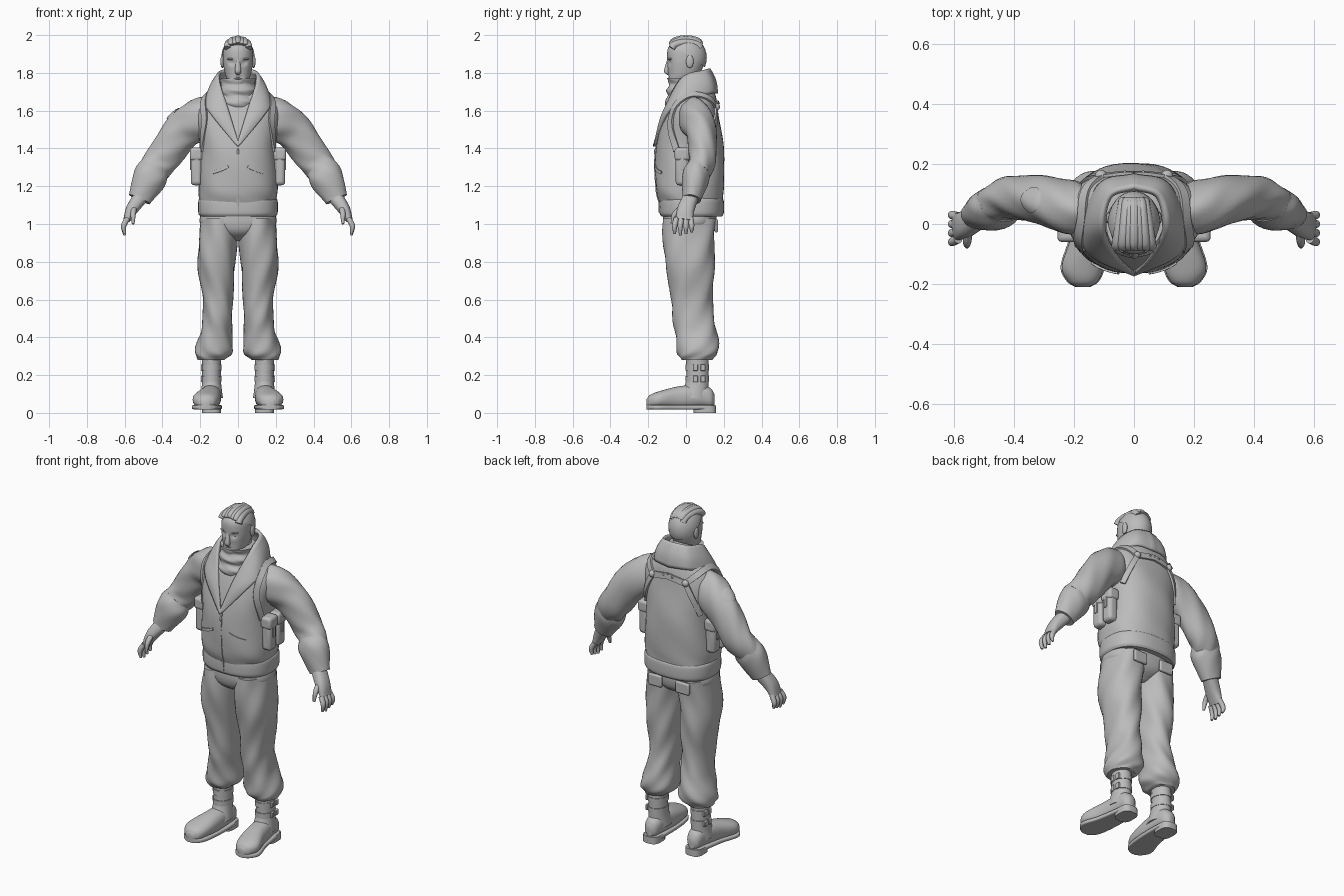
import bpy, bmesh, math
from mathutils import Vector, Matrix
from mathutils.bvhtree import BVHTree

X, Y, Z = Matrix.Identity(3)

if "Cube" in bpy.data.objects:
    bpy.data.objects.remove(bpy.data.objects["Cube"])

shade = .5
grey = bpy.data.materials.new("clay grey")
grey.use_nodes = True
grey.diffuse_color = (shade, shade, shade, 1)
grey.node_tree.nodes["Principled BSDF"].inputs["Base Color"].default_value = grey.diffuse_color


def add(name, bm, mirror=False, solid=0, bevel=0):
    """Turn a bmesh into a shaded object with optional modifiers."""
    bmesh.ops.recalc_face_normals(bm, faces=bm.faces)
    mesh = bpy.data.meshes.new(name)
    bm.to_mesh(mesh)
    bm.free()
    mesh.materials.append(grey)
    mesh.shade_smooth()
    mesh.set_sharp_from_angle(angle=math.radians(50))
    obj = bpy.data.objects.new(name, mesh)
    bpy.context.collection.objects.link(obj)
    if bevel:
        modifier = obj.modifiers.new("Bevel", "BEVEL")
        modifier.width, modifier.segments = bevel, 3
    if mirror:
        obj.modifiers.new("Mirror", "MIRROR")
    if solid:
        modifier = obj.modifiers.new("Solidify", "SOLIDIFY")
        modifier.thickness, modifier.offset = solid, 0
    return obj


def spline(keys, steps=8):
    """Smooth curve through keys of any dimension."""
    k = [Vector(key) for key in keys]
    k = [k[0] * 2 - k[1]] + k + [k[-1] * 2 - k[-2]]
    curve = []
    for a, b, c, d in zip(k, k[1:], k[2:], k[3:]):
        for step in range(steps):
            t = step / steps
            bend = (a * 2 - b * 5 + c * 4 - d) * t + (b * 3 - a - c * 3 + d) * t * t
            curve.append(b + ((c - a) + bend) * t / 2)
    return curve + [k[-2]]


def skin(name, rows, closed=True, **options):
    """Quads between successive rows of points, with capped ends on tubes."""
    bm = bmesh.new()
    grid = [[bm.verts.new(point) for point in row] for row in rows]
    count = len(grid[0])
    for low, high in zip(grid, grid[1:]):
        for i in range(count if closed else count - 1):
            j = (i + 1) % count
            bm.faces.new((low[i], low[j], high[j], high[i]))
    if closed:
        bm.faces.new(grid[0])
        bm.faces.new(grid[-1])
    return add(name, bm, **options)


def loft(name, keys, ref=Y, axis=None, ratio=1, power=2, sides=32, folds=0, shape=Vector, **options):
    """Rounded tube; a key is x, y, z, width and, if not width times ratio, depth."""
    points = spline([key if len(key) == 5 else (*key, key[-1] * ratio) for key in keys])
    rows = []
    for i, point in enumerate(points):
        before, after = points[max(i - 1, 0)], points[min(i + 1, len(points) - 1)]
        tangent = axis or Vector(after[:3]) - Vector(before[:3])
        u = tangent.cross(ref).normalized()
        v = tangent.cross(u).normalized()
        row = []
        for side in range(sides):
            angle = math.tau * side / sides
            c, s = math.cos(angle), math.sin(angle)
            swell = 1 + folds * math.sin(i / 2 + angle * 2) * math.sin(i / 8 + angle * 3)
            across = u * math.copysign(abs(c) ** (2 / power), c) * max(point[3], .002)
            along = v * math.copysign(abs(s) ** (2 / power), s) * max(point[4], .002)
            row.append(shape(Vector(point[:3]) + (across + along) * swell))
        rows.append(row)
    return skin(name, rows, **options)


def stack(name, keys, **options):
    """Level rings on the centre line; a key is z, y, width and depth."""
    return loft(name, [(0, y, z, *radii) for z, y, *radii in keys], axis=Z, **options)


def box(name, centre, size, bevel=.01):
    bm = bmesh.new()
    bmesh.ops.create_cube(bm, size=1, matrix=Matrix.LocRotScale(Vector(centre), None, Vector(size)))
    return add(name, bm, mirror=True, bevel=bevel)


def ball(name, centre, size, cut=None):
    """Ellipsoid, mirrored, optionally keeping only what lies above a plane."""
    bm = bmesh.new()
    bmesh.ops.create_uvsphere(bm, u_segments=32, v_segments=16, radius=1,
                              matrix=Matrix.LocRotScale(Vector(centre), None, Vector(size)))
    if cut:
        bmesh.ops.bisect_plane(bm, geom=bm.verts[:] + bm.edges[:] + bm.faces[:],
                               plane_co=cut[0], plane_no=cut[1], clear_inner=True)
    return add(name, bm, mirror=centre[0] != 0)


# Jacket body, waistband and sleeves
torso = stack("jacket_body", [(1.1, .03, .2, .165), (1.2, .02, .21, .18), (1.4, .02, .2, .18),
                              (1.6, .03, .22, .14), (1.7, .04, .15, .11), (1.75, .04, .09, .08)],
              power=2.4, sides=48, folds=.015)
band = stack("jacket_waistband", [(1.04, .03, .2, .16), (1.06, .03, .21, .17), (1.12, .03, .21, .17),
                                  (1.14, .03, .2, .16)], power=2.4, sides=48)
sleeve = loft("sleeves", [(.1, .05, 1.6, .07), (.2, .05, 1.56, .11), (.3, .08, 1.48, .1),
                          (.4, .09, 1.35, .09), (.46, .06, 1.27, .08)], ratio=.8, folds=.06, mirror=True)
loft("sleeve_cuffs", [(.44, .07, 1.3, .08), (.47, .05, 1.24, .09), (.52, .03, 1.13, .06)],
     ratio=.8, folds=.03, mirror=True)

# Outer cloth surface for fitting straps and trim
verts, faces = [], []
for part in (torso, band, sleeve):
    faces += [[i + len(verts) for i in face.vertices] for face in part.data.polygons]
    verts += [vert.co.copy() for vert in part.data.vertices]
cloth = BVHTree.FromPolygons(verts, faces)


def ribbon(name, keys, width, thick):
    """Flat band laid on the cloth, mirrored to both sides."""
    hits = []
    for point in spline(keys, steps=12):
        core = Vector((point.x / 2, .04, (point.z + 1.5) / 2))
        outward = (point - core).normalized()
        place, normal = cloth.ray_cast(point + outward * .15, -outward)[:2]
        facing = normal is not None and normal.dot(outward) > 0
        hits.append((place or point, normal if facing else outward))
    rows = []
    for i, (place, _) in enumerate(hits):
        near = hits[max(i - 2, 0):i + 3]
        normal = sum((hit[1] for hit in near), Vector()).normalized()
        side = (near[-1][0] - near[0][0]).cross(normal).normalized() * width / 2
        under, over = place - normal * thick / 2, place + normal * thick
        rows.append([under - side, under + side, over + side, over - side])
    return skin(name, rows, mirror=True)


# Fold-over collar running down into lapels
inner = spline([(0, .12, 1.82), (.08, .09, 1.81), (.1, -.02, 1.77), (.05, -.11, 1.6), (0, -.16, 1.43)])
outer = spline([(0, .16, 1.69), (.11, .13, 1.69), (.17, -.01, 1.64), (.14, -.1, 1.58), (0, -.165, 1.41)])
rows = []
for top, edge in zip(inner, outer):
    middle = (top + edge) / 2
    puff = Vector((middle.x, middle.y, .05)).normalized() * min(.012, (edge - top).length / 8)
    rows.append([top.lerp(edge, t / 8) + puff * math.sin(math.pi * t / 8) for t in range(9)])
skin("collar", rows, closed=False, mirror=True, solid=.018)

# Wrapped scarf and neck
stack("scarf", [(1.62 + i * .03, 0, .105 - i * .004 + i % 2 * .01) for i in range(6)], folds=.03)
ball("neck", (0, .02, 1.76), (.06, .07, .1))

# Zip, pocket welts and harness
ring = Vector((.11, .16, 1.62))
ribbon("zip", [(0, -.15, 1.05), (0, -.15, 1.42)], width=.014, thick=.004)
ball("zip_pull", (0, -.163, 1.38), (.006, .006, .02))
ribbon("pocket_welts", [(.05, -.15, 1.31), (.14, -.13, 1.27)], width=.016, thick=.006)
ribbon("shoulder_straps", [(.2, -.06, 1.38), (.19, -.1, 1.55), (.18, 0, 1.68), (.15, .12, 1.66), ring],
       width=.034, thick=.01)
ribbon("back_straps", [ring, (.19, .13, 1.43)], width=.03, thick=.01)
ribbon("back_yoke", [(0, .17, 1.64), ring], width=.034, thick=.01)
ball("strap_rings", ring, (.02, .02, .02))
ball("strap_studs", (.03, .165, 1.64), (.008, .014, .008))

# Paired side pouches with flaps
for tag, y in (("front", -.02), ("rear", .06)):
    box(tag + "_pouches", (.22, y, 1.3), (.06, .07, .19), bevel=.02)
    box(tag + "_pouch_flaps", (.22, y, 1.37), (.07, .08, .07), bevel=.016)
    box(tag + "_pouch_tabs", (.25, y, 1.32), (.01, .02, .07), bevel=.003)

# Oval patch on the right sleeve
facing = (X + Z).normalized()
across = facing.cross(Y)
rows = []
for ring_number in range(1, 5):
    row = []
    for step in range(32):
        angle, radius = math.tau * step / 32, ring_number * .01
        start = Vector((.32, .08, 1.56)) + (across * math.cos(angle) + Y * math.sin(angle)) * radius
        place = cloth.ray_cast(start + facing / 5, -facing)[0] or start
        place += facing * .003
        place.x = -place.x
        row.append(place)
    rows.append(row)
skin("right_sleeve_patch", rows, solid=.008)


# Hands
def finger(name, root, bend, tip):
    loft(name, [(*root, .015), (*bend, .014), (*tip, .007)], sides=12, mirror=True)


loft("palms", [(.51, .03, 1.15, .04, .04), (.56, 0, 1.08, .033, .045), (.59, -.01, 1.02, .018, .045)],
     power=2.4, mirror=True)
for i, name in enumerate(("index", "middle", "ring", "little")):
    y = i * .025 - .05
    finger(name + "_fingers", (.585, y, 1.03), (.605, y * 1.2, .99), (.6, y * 1.2, .94 + abs(i - 1) * .008))
finger("thumbs", (.55, -.02, 1.09), (.555, -.06, 1.05), (.555, -.075, 1))


# Head with carved eye sockets and mouth
def face(point):
    if point.y < -.03:
        socket = ((abs(point.x) - .033) / .016) ** 2 + ((point.z - 1.855) / .012) ** 2
        mouth = (point.x / .025) ** 4 + ((point.z - 1.778) / .005) ** 2
        point.y += .013 * math.exp(-socket) + .005 * math.exp(-mouth)
    return point


stack("head", [(1.74, -.05, .035, .04), (1.76, -.03, .055, .065), (1.8, -.01, .07, .085), (1.87, 0, .08, .1),
               (1.94, 0, .07, .09), (1.98, 0, .01, .02)], power=2.2, sides=64, shape=face)
stack("nose", [(1.87, -.09, .01), (1.81, -.1, .016), (1.79, -.09, .01)], sides=16)
ball("brows", (.032, -.08, 1.874), (.026, .015, .007))
ball("eyes", (.033, -.07, 1.855), (.014, .012, .009))
ball("ears", (.083, .02, 1.86), (.01, .02, .034))
ball("lower_lip", (0, -.092, 1.77), (.022, .008, .005))

# Short hair with swept-back locks
ball("hair_cap", (0, 0, 1.88), (.088, .11, .115), cut=((0, 0, 1.9), (0, .7, 1)))
for i in range(-3, 4):
    x = i * .015
    sweep = [math.pi * k / 5 for k in range(6)]
    loft("hair_lock", [(x * (1 + math.cos(a) / 4), -.075 * math.cos(a),
                        1.95 - x * x * 8 - i % 2 * .003 + .03 * math.sin(a), .019) for a in sweep],
         ref=X, sides=12)

# Trousers
stack("trouser_seat", [(1.08, .02, .19, .14), (1, .02, .2, .14), (.95, .02, .12, .12), (.91, .02, .03, .06)],
      power=2.4, sides=48)
loft("trouser_legs", [(.1, .02, 1.03, .1, .14), (.11, .02, .8, .1, .13), (.11, .03, .6, .08, .11),
                      (.11, .05, .45, .08, .11), (.13, .06, .33, .1, .11), (.14, .06, .28, .07, .08)],
     axis=Z, power=2.2, sides=40, folds=.07, mirror=True)
box("back_pocket_flaps", (.09, .16, .99), (.09, .02, .07))

# Boots, with soles following the feet
foot = [(.14, .15, .07, .02, .03), (.14, .13, .08, .04, .05), (.14, .08, .09, .05, .06), (.15, -.04, .08, .06, .06),
        (.17, -.14, .07, .07, .045), (.17, -.19, .06, .05, .035), (.17, -.21, .05, .02, .02)]
loft("boot_feet", foot, axis=Y, ref=Z, power=2.3, mirror=True)
loft("boot_soles", [(x, y, .03, width + .004, .013) for x, y, z, width, height in foot],
     axis=Y, ref=Z, power=5, mirror=True)
loft("boot_heels", [(.14, .1, z, .05, .06) for z in (0, .04)], axis=Z, power=3, mirror=True)
loft("boot_shafts", [(.14, .06, .3, .05, .06), (.14, .06, .17, .05, .06), (.14, .04, .08, .06, .08)],
     axis=Z, mirror=True)
for middle in (.18, .24):
    loft("ankle_straps", [(.14, .06, middle + lift, .053, .063) for lift in (-.015, .015)], axis=Z, mirror=True)
    for y in (.05, .09):
        box("ankle_buckles", (.19, y, middle), (.014, .026, .034), bevel=.004)
